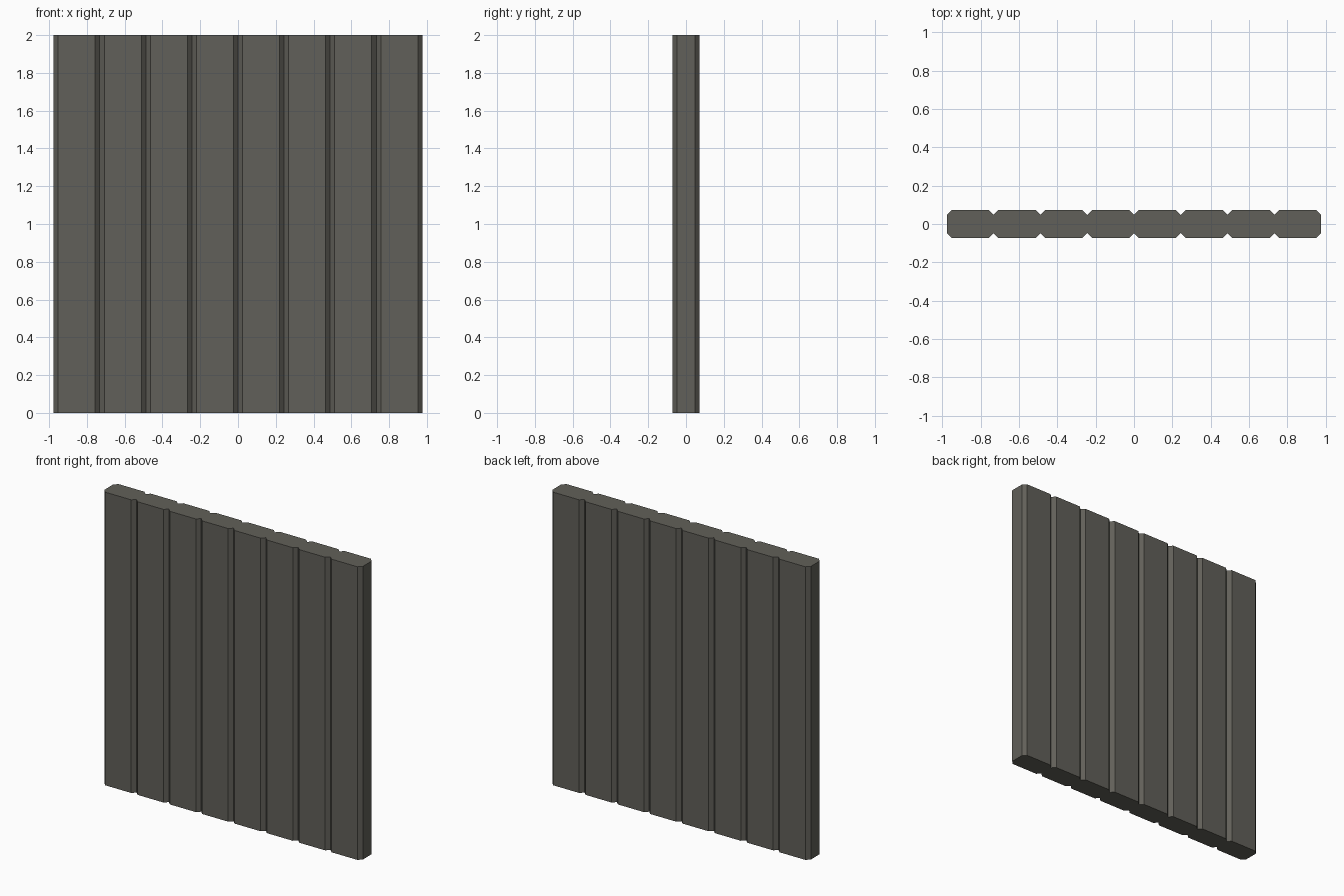
import bpy
import bmesh

if "Cube" in bpy.data.objects:
    bpy.data.objects.remove(bpy.data.objects["Cube"])

PLANKS = 8
WIDTH = 0.244      # spacing of the planks
HALF_DEPTH = 0.072
CHAMFER = 0.024
HEIGHT = 2.0

# Front half of the grooved cross-section, left to right
left = -PLANKS * WIDTH / 2
front = [(left, -HALF_DEPTH + CHAMFER)]
for i in range(PLANKS):
    x0, x1 = left + i * WIDTH, left + (i + 1) * WIDTH
    front += [(x0 + CHAMFER, -HALF_DEPTH),
              (x1 - CHAMFER, -HALF_DEPTH),
              (x1, -HALF_DEPTH + CHAMFER)]

# Mirrored back half closes the outline
profile = front + [(x, -y) for x, y in reversed(front)]

# Extrude the outline to full height
bm = bmesh.new()
base = bm.faces.new([bm.verts.new((x, y, 0)) for x, y in profile])
result = bmesh.ops.extrude_face_region(bm, geom=[base], use_keep_orig=True)
top = [g for g in result["geom"] if isinstance(g, bmesh.types.BMVert)]
bmesh.ops.translate(bm, verts=top, vec=(0, 0, HEIGHT))
bmesh.ops.recalc_face_normals(bm, faces=bm.faces)

mesh = bpy.data.meshes.new("grooved_panel")
bm.to_mesh(mesh)
bm.free()
panel = bpy.data.objects.new("grooved_panel", mesh)
bpy.context.collection.objects.link(panel)

# Dark warm grey
mat = bpy.data.materials.new("dark_grey")
mat.diffuse_color = (0.12, 0.117, 0.1, 1)
mat.use_nodes = True
mat.node_tree.nodes["Principled BSDF"].inputs["Base Color"].default_value = mat.diffuse_color
mesh.materials.append(mat)
